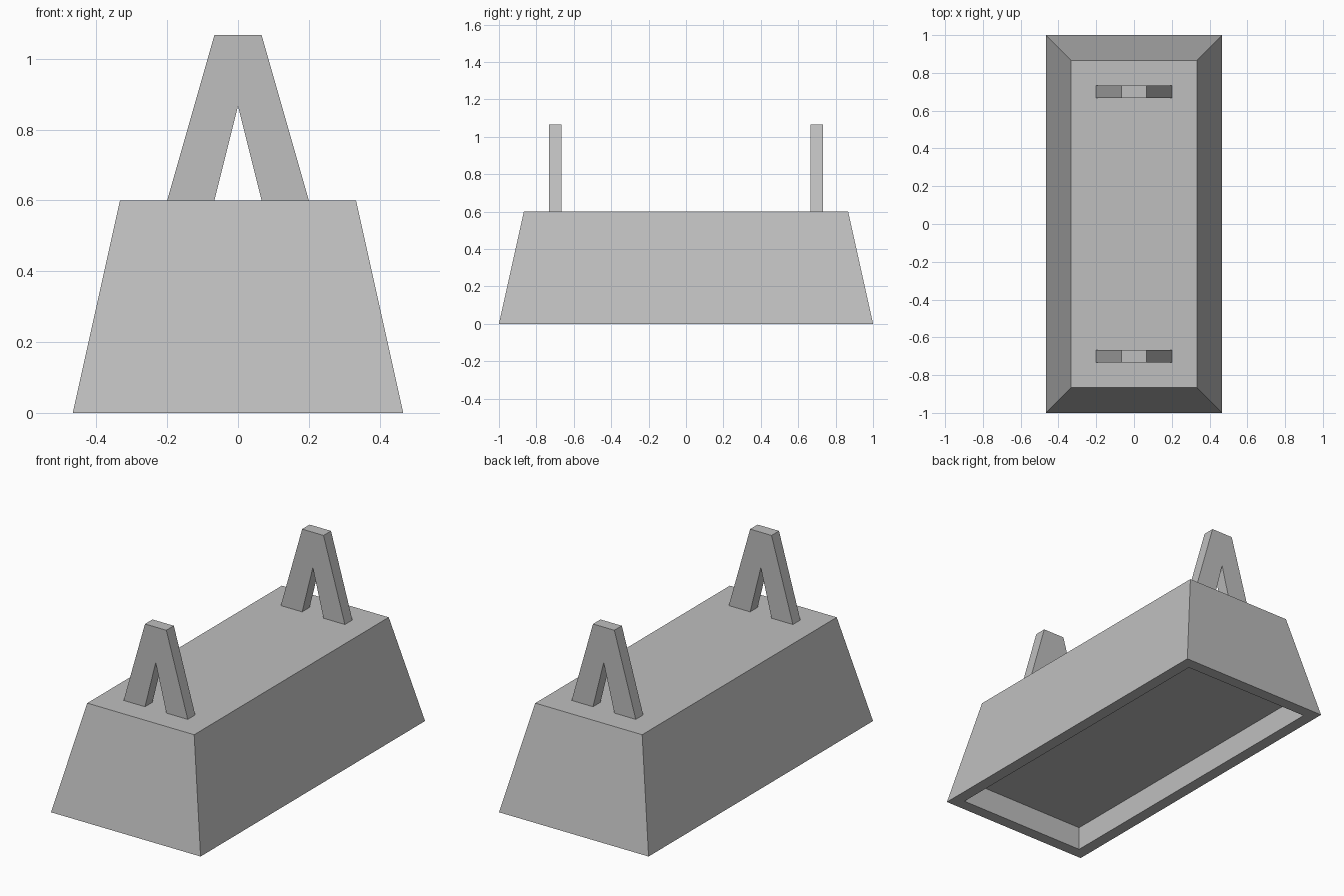
import bpy
import bmesh

U = 1 / 15  # building module

cube = bpy.data.objects.get("Cube")
if cube:
    bpy.data.objects.remove(cube, do_unlink=True)

grey = bpy.data.materials.new("plain grey")
grey.use_nodes = True
colour = (0.52, 0.52, 0.52, 1)
grey.diffuse_color = colour
grey.node_tree.nodes["Principled BSDF"].inputs["Base Color"].default_value = colour


def finish(name, bm):
    bmesh.ops.recalc_face_normals(bm, faces=bm.faces)
    mesh = bpy.data.meshes.new(name)
    bm.to_mesh(mesh)
    bm.free()
    mesh.materials.append(grey)
    obj = bpy.data.objects.new(name, mesh)
    bpy.context.collection.objects.link(obj)
    return obj


def rectangle(bm, half_x, half_y, z):
    corners = [(-1, -1), (1, -1), (1, 1), (-1, 1)]
    return [bm.verts.new((sx * half_x * U, sy * half_y * U, z * U)) for sx, sy in corners]


# Tapered block: cavity ceiling, cavity mouth, bottom rim, top edge
bm = bmesh.new()
rings = [rectangle(bm, *r) for r in [(6, 14, 2), (6, 14, 0), (7, 15, 0), (5, 13, 9)]]
for low, high in zip(rings, rings[1:]):
    for i in range(4):
        j = (i + 1) % 4
        bm.faces.new((low[i], low[j], high[j], high[i]))
bm.faces.new(rings[0])
bm.faces.new(rings[-1])
finish("tapered_base", bm)


# Upright with two splayed legs and a flat top
def upright(name, y):
    bm = bmesh.new()
    half = [(0, 13), (1, 9), (3, 9), (1, 16), (0, 16)]
    for side in (-1, 1):
        face = bm.faces.new([bm.verts.new((side * x * U, (y - 0.5) * U, z * U)) for x, z in half])
        solid = bmesh.ops.extrude_face_region(bm, geom=[face])
        moved = [v for v in solid["geom"] if isinstance(v, bmesh.types.BMVert)]
        bmesh.ops.translate(bm, verts=moved, vec=(0, U, 0))
    # Join the halves and drop the hidden seam
    seam = [f for f in bm.faces if all(abs(v.co.x) < 1e-5 for v in f.verts)]
    bmesh.ops.delete(bm, geom=seam, context="FACES_ONLY")
    bmesh.ops.remove_doubles(bm, verts=bm.verts, dist=1e-4)
    bmesh.ops.dissolve_limit(bm, angle_limit=0.01, verts=bm.verts, edges=bm.edges)
    finish(name, bm)


upright("front_upright", -10.5)
upright("back_upright", 10.5)
